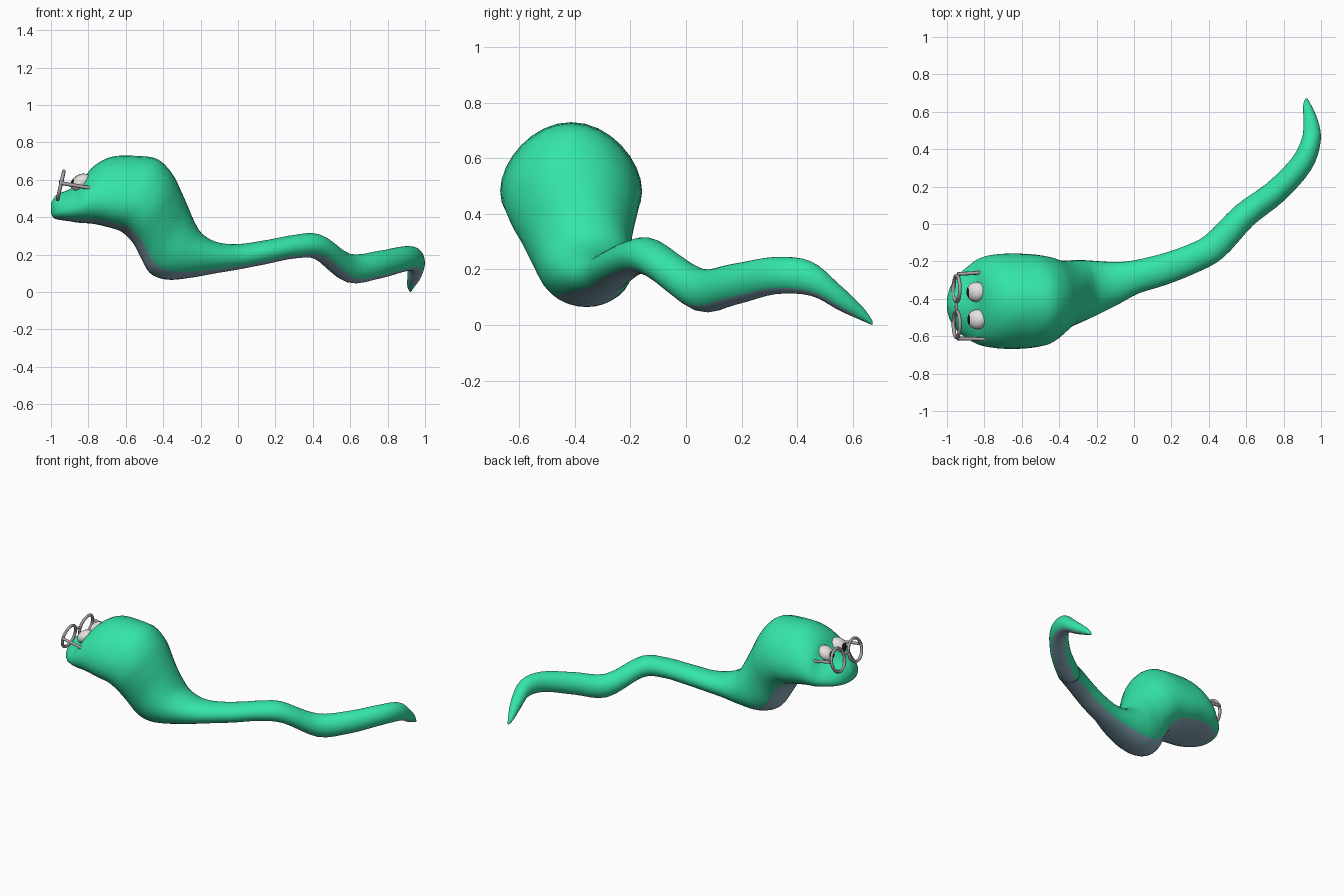
import bpy, bmesh, math
from mathutils import Vector, Matrix

if "Cube" in bpy.data.objects:
    bpy.data.objects.remove(bpy.data.objects["Cube"])


def mat(name, rgb):
    m = bpy.data.materials.new(name)
    m.diffuse_color = (*rgb, 1)
    m.use_nodes = True
    m.node_tree.nodes["Principled BSDF"].inputs["Base Color"].default_value = m.diffuse_color
    return m


GREEN = mat("skin green", (0.035, 0.78, 0.39))
BELLY = mat("belly blue grey", (0.25, 0.42, 0.50))
WHITE = mat("eye white", (0.78, 0.77, 0.74))
BLACK = mat("pupil black", (0.01, 0.01, 0.01))
FRAME = mat("frame grey", (0.40, 0.36, 0.40))


def make(name, bm, *mats):
    bmesh.ops.recalc_face_normals(bm, faces=bm.faces)
    me = bpy.data.meshes.new(name)
    bm.to_mesh(me)
    bm.free()
    for m in mats:
        me.materials.append(m)
    for p in me.polygons:
        p.use_smooth = True
    ob = bpy.data.objects.new(name, me)
    bpy.context.collection.objects.link(ob)
    return ob


# Body: tail sections (x, y, z, half width, half height)
tail = [(.922, .67, .008, .006, .008), (.925, .635, .04, .021, .025),
        (.944, .55, .1, .039, .047), (.948, .45, .167, .051, .062),
        (.895, .32, .178, .06, .067), (.755, .17, .146, .065, .074),
        (.59, .045, .128, .07, .077), (.43, -.12, .24, .076, .068),
        (.30, -.19, .242, .078, .063), (.15, -.245, .213, .083, .064),
        (0, -.285, .188, .09, .068)]
# Neck and head sections (top x, top z, underside x, underside z, y, half width)
head = [(-.11, .266, -.12, .1, -.318, .118), (-.19, .31, -.26, .075, -.345, .15),
        (-.23, .37, -.38, .066, -.362, .17), (-.265, .45, -.47, .1, -.378, .182),
        (-.3, .53, -.52, .185, -.395, .205), (-.35, .63, -.56, .26, -.408, .235),
        (-.43, .71, -.62, .32, -.412, .25), (-.55, .728, -.70, .348, -.413, .255),
        (-.68, .722, -.78, .365, -.413, .25), (-.78, .665, -.85, .37, -.415, .232),
        (-.84, .585, -.90, .378, -.42, .20), (-.91, .545, -.95, .385, -.425, .155),
        (-.97, .52, -.985, .395, -.427, .095), (-1.0, .475, -1.0, .42, -.43, .03)]
rows = [(x, z + h, x, z - h, y, w) for x, y, z, w, h in tail] + head


def smooth(rows, steps):
    pts = [rows[0]] + rows + [rows[-1]]
    out = []
    for a, b, c, d in zip(pts, pts[1:], pts[2:], pts[3:]):
        for k in range(steps):
            t = k / steps
            out.append([0.5 * (2*q + (r-p)*t + (2*p - 5*q + 4*r - s)*t*t
                               + (3*q - p - 3*r + s)*t**3)
                        for p, q, r, s in zip(a, b, c, d)])
    return out + [list(rows[-1])]


def ramp(x, lo, hi):
    t = min(max((x - lo) / (hi - lo), 0), 1)
    return t * t * (3 - 2 * t)


rows = smooth(rows, 4)
centres = [Vector(((r[0] + r[2]) / 2, r[4], (r[1] + r[3]) / 2)) for r in rows]
N = 32
bm = bmesh.new()
rings = []
for i, r in enumerate(rows):
    c = centres[i]
    t = centres[min(i + 2, len(rows) - 1)] - centres[max(i - 2, 0)]
    t.z = 0
    # the head faces straight along -x
    t = t.normalized().lerp(Vector((-1, 0, 0)), ramp(c.x, 0, -.35))
    side = Vector((-t.y, t.x, 0)).normalized() * r[5]
    up = Vector(((r[0] - r[2]) / 2, 0, (r[1] - r[3]) / 2))
    sag = 0.3 * ramp(c.x, -.35, -.6)      # cheeks are widest low down
    ring = []
    for k in range(N):
        cs, sn = math.cos(2*math.pi*k/N), math.sin(2*math.pi*k/N)
        ring.append(bm.verts.new(c + side * cs + up * (sn - sag * cs * cs)))
    rings.append(ring)
for i, (a, b) in enumerate(zip(rings, rings[1:])):
    for k in range(N):
        f = bm.faces.new((a[k], a[(k+1) % N], b[(k+1) % N], b[k]))
        # underside sector is the belly colour
        if abs(k + 0.5 - 0.75 * N) < 4 and 5 < i < len(rings) - 7:
            f.material_index = 1
bm.faces.new(rings[0])
bm.faces.new(rings[-1])
make("snake_body", bm, GREEN, BELLY)

# Eyes: flattened balls with the pupil on the forward faces
look = Vector((-.78, -.05, .62)).normalized()
for name, pos in (("right_eye", (-.843, -.363, .585)), ("left_eye", (-.838, -.51, .585))):
    bm = bmesh.new()
    bmesh.ops.create_uvsphere(bm, u_segments=40, v_segments=28, radius=1)
    to_look = Vector((0, 0, 1)).rotation_difference(look).to_matrix()
    bmesh.ops.rotate(bm, verts=bm.verts, matrix=to_look)
    for f in bm.faces:
        if f.calc_center_median().normalized().dot(look) > 0.87:
            f.material_index = 1
    M = (Matrix.Translation(pos) @ Matrix.Rotation(math.radians(-35), 4, 'Y')
         @ Matrix.Diagonal((.057, .053, .042, 1)))
    bmesh.ops.transform(bm, matrix=M, verts=bm.verts)
    make(name, bm, WHITE, BLACK)


# Glasses: tubes along short paths
def tube(name, pts, radius, closed=False):
    cu = bpy.data.curves.new(name, 'CURVE')
    cu.dimensions = '3D'
    cu.bevel_depth = radius
    cu.bevel_resolution = 2
    cu.use_fill_caps = True
    sp = cu.splines.new('POLY')
    sp.points.add(len(pts) - 1)
    for p, q in zip(sp.points, pts):
        p.co = (*q, 1)
    sp.use_cyclic_u = closed
    cu.materials.append(FRAME)
    ob = bpy.data.objects.new(name, cu)
    bpy.context.collection.objects.link(ob)


for side, y, ye, yt in (("right", -.346, -.268, -.258), ("left", -.537, -.612, -.616)):
    ring = []
    for k in range(32):
        a = 2 * math.pi * k / 32
        ring.append((-.948 + .017 * math.sin(a), y + .07 * math.cos(a),
                     .57 + .075 * math.sin(a)))
    tube(side + "_lens_rim", ring, .01, True)
    tube(side + "_temple", [(-.945, ye, .582), (-.79, yt, .556)], .01)
tube("glasses_bridge", [(-.948, -.412, .58), (-.95, -.442, .59), (-.948, -.47, .58)], .009)
